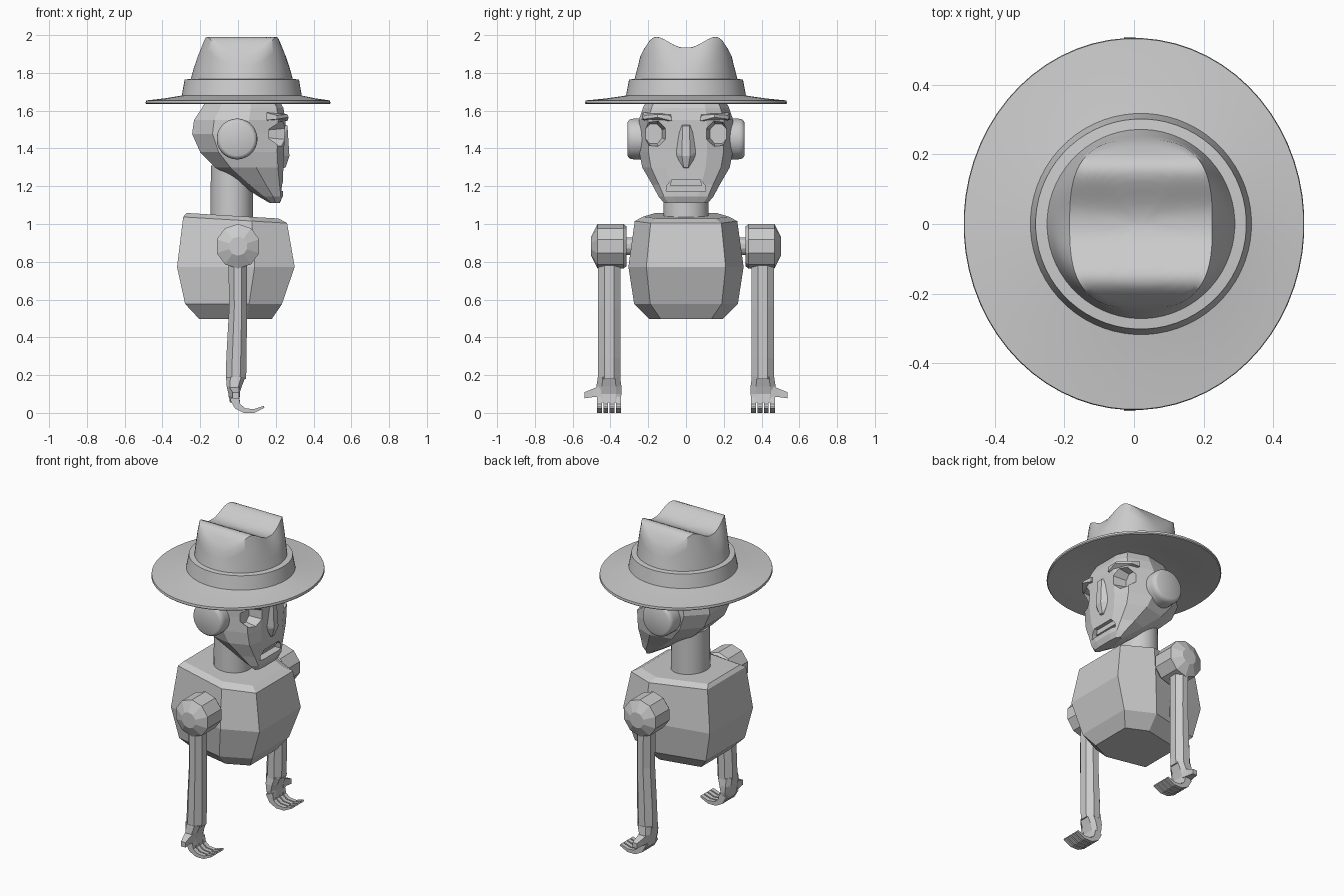
import bpy, bmesh, math
from mathutils import Vector, Matrix

if "Cube" in bpy.data.objects:
    bpy.data.objects.remove(bpy.data.objects["Cube"])

grey = bpy.data.materials.new("light_grey")
grey.diffuse_color = (0.6, 0.6, 0.6, 1)
grey.use_nodes = True
grey.node_tree.nodes["Principled BSDF"].inputs["Base Color"].default_value = grey.diffuse_color


def make(name, bm, smooth=None):
    bmesh.ops.recalc_face_normals(bm, faces=bm.faces)
    me = bpy.data.meshes.new(name)
    bm.to_mesh(me)
    bm.free()
    me.materials.append(grey)
    ob = bpy.data.objects.new(name, me)
    bpy.context.collection.objects.link(ob)
    if smooth:
        bpy.ops.object.select_all(action='DESELECT')
        ob.select_set(True)
        bpy.context.view_layer.objects.active = ob
        bpy.ops.object.shade_smooth_by_angle(angle=math.radians(smooth))
    return ob


def loft(name, rings, smooth=None):
    """Skin equal-length rings of points and cap both ends."""
    bm = bmesh.new()
    vs = [[bm.verts.new(p) for p in r] for r in rings]
    n = len(vs[0])
    for a, b in zip(vs, vs[1:]):
        for i in range(n):
            j = (i + 1) % n
            bm.faces.new((a[i], a[j], b[j], b[i]))
    bm.faces.new(vs[0])
    bm.faces.new(vs[-1])
    return make(name, bm, smooth)


def hull(name, pts):
    bm = bmesh.new()
    for p in pts:
        bm.verts.new(p)
    bmesh.ops.convex_hull(bm, input=bm.verts)
    bmesh.ops.dissolve_limit(bm, angle_limit=0.01, verts=bm.verts, edges=bm.edges)
    return make(name, bm)


def oval(cx, rx, ry, z, n=32, power=2.0, cy=0.0):
    """Superellipse ring; z may be a function of y."""
    out = []
    for i in range(n):
        a = 2 * math.pi * (i + 0.5) / n
        c, s = math.cos(a), math.sin(a)
        x = cx + rx * math.copysign(abs(c) ** (2 / power), c)
        y = cy + ry * math.copysign(abs(s) ** (2 / power), s)
        out.append((x, y, z(y) if callable(z) else z))
    return out


def disc_y(cx, cz, r, y, n):
    """Ring around the y axis."""
    return [(cx + r * math.cos(2 * math.pi * (i + .5) / n), y,
             cz + r * math.sin(2 * math.pi * (i + .5) / n)) for i in range(n)]


def mirrored(half):
    return half + [(x, -y, z) for x, y, z in reversed(half)]


# Hat: brim, band and crown with a lengthwise crease
PROFILE = [(0, 1.94), (.03, 1.944), (.06, 1.956), (.09, 1.973), (.12, 1.99), (.145, 2.0),
           (.165, 2.0), (.19, 1.985), (.22, 1.94), (.25, 1.88)]


def crease(y):
    y = abs(y)
    for (a, za), (b, zb) in zip(PROFILE, PROFILE[1:]):
        if y <= b:
            return za + (zb - za) * (y - a) / (b - a)
    return PROFILE[-1][1]


def crown_wall(t, rx, ry, p):
    return oval(.02, rx, ry, lambda y: 1.775 + t * (crease(y) - 1.775), 64, p)


hat = [oval(.01, .25, .26, 1.68, 64), oval(.01, .32, .33, 1.665, 64),
       oval(0, .485, .53, 1.645, 64), oval(0, .49, .535, 1.65, 64),
       oval(0, .488, .533, 1.664, 64), oval(.01, .40, .42, 1.675, 64),
       oval(.02, .318, .318, 1.69, 64), oval(.02, .303, .302, 1.775, 64),
       oval(.02, .27, .272, 1.778, 64)]
hat += [crown_wall(.35, .255, .264, 2.1), crown_wall(.7, .235, .254, 2.3),
        crown_wall(1, .205, .243, 2.9)]
hat += [oval(.02, .205 * k, .243 * k, crease, 64, 2.9)
        for k in (.93, .85, .77, .69, .6, .5, .38, .25, .12, .02)]
loft("hat", hat, 50)

# Head: stacked faceted sections (z, back x, front x, half width)
sections = [(1.12, .17, .22, .115), (1.155, .11, .237, .145), (1.22, .01, .238, .18),
            (1.31, -.12, .24, .232), (1.39, -.20, .243, .248), (1.487, -.243, .248, .25),
            (1.56, -.233, .252, .25), (1.625, -.19, .24, .228), (1.68, -.16, .21, .20)]
head_rings = []
for z, xb, xf, w in sections:
    d = xf - xb
    head_rings.append(mirrored([(xf, .45 * w, z), (xf - .08 * d, .8 * w, z),
                                (xb + .6 * d, w, z), (xb + .22 * d, .86 * w, z),
                                (xb, .42 * w, z)]))
head = loft("head", head_rings)

# Eye sockets and mouth are cut into the head
cutters = []
for s in (-1, 1):
    cutters.append(loft("socket_cutter", [
        [(x, s * .172 + r * math.cos((i + .5) * math.pi / 4),
          1.487 + 1.12 * r * math.sin((i + .5) * math.pi / 4)) for i in range(8)]
        for x, r in ((.165, .05), (.25, .068), (.32, .075))]))
cutters.append(loft("mouth_cutter", [
    [(x, y, z) for y, z in ((-.105, 1.185), (.105, 1.185), (.10, 1.215), (.075, 1.245),
                            (-.075, 1.245), (-.10, 1.215))] for x in (.19, .3)]))
bpy.context.view_layer.objects.active = head
for c in cutters:
    m = head.modifiers.new("cut", 'BOOLEAN')
    m.operation, m.solver, m.object = 'DIFFERENCE', 'EXACT', c
    bpy.ops.object.modifier_apply(modifier=m.name)
    bpy.data.objects.remove(c)

# Face details
hull("nose", mirrored([(.22, .03, 1.55), (.262, .018, 1.53), (.22, .075, 1.41),
                       (.235, .055, 1.37), (.272, .022, 1.37), (.252, .012, 1.31),
                       (.22, .012, 1.30)]))
hull("teeth_bar", mirrored([(.17, .085, 1.215), (.215, .085, 1.215),
                            (.215, .075, 1.25), (.17, .075, 1.25)]))
for s in (-1, 1):
    hull("brow", [(x, s * y, z) for x, y, z in
                  ((.20, .07, 1.55), (.262, .075, 1.555), (.262, .08, 1.585), (.20, .08, 1.60),
                   (.15, .235, 1.56), (.205, .225, 1.565), (.205, .22, 1.585), (.15, .23, 1.60),
                   (.268, .15, 1.575), (.262, .15, 1.59))])
    # Ear disc with rounded edge
    loft("ear", [disc_y(-.005, 1.46, r, s * y, 32) for r, y in
                 ((.108, .20), (.108, .28), (.105, .295), (.098, .305), (.088, .31))], 40)

# Neck
loft("neck", [oval(-.033, r, r + .006, z, 32) for r, z in ((.114, 1.0), (.111, 1.32))], 30)

# Torso: faceted barrel with bevelled sloping top (z, back x, front x, width scale, slope)
body = []
for z, xb, xf, k, tilt in ((.508, -.206, .18, .64, 0), (.587, -.28, .233, .9, 0),
                           (.783, -.323, .30, 1, 0), (1.03, -.29, .26, .89, -.06),
                           (1.052, -.272, .215, .74, -.06)):
    side = xb + (xf - xb) * .66
    body.append(mirrored([(x, y * k, z + tilt * x) for x, y in
                          ((xf, .21), (side, .305), (xb, .22))]))
loft("torso", body)

# Arms
for s in (-1, 1):
    loft("shoulder_peg", [disc_y(0, .892, .048, s * y, 12) for y in (.22, .34)])
    loft("shoulder", [disc_y(0, .892, r, s * y, 10) for r, y in
                      ((.105, .315), (.118, .33), (.118, .468), (.05, .503))])
    loft("arm", [oval(cx, rx * 1.06, .064, z, 8, cy=s * .406) for cx, rx, z in
                 ((-.011, .055, .19), (-.008, .055, .30), (0, .048, .57), (-.002, .050, .82))])
    loft("palm", [oval(cx, rx, ry, z, 8, 3, cy=s * .408) for cx, rx, ry, z in
                  ((-.012, .054, .062, .20), (-.02, .042, .07, .15),
                   (-.022, .03, .07, .11), (-.016, .028, .062, .065))])
    # Curled fingers
    for i in range(4):
        y = s * (.357 + .034 * i)
        path = ((-.02, .09, .024), (-.002, .045, .018), (.035, .022, .013),
                (.085, .02, .010), (.138, .042, .006))
        dirs = ((1, .3), (.8, .6), (.35, .9), (-.1, 1), (-.4, .9))
        loft("finger", [[(x + a * t * dx, y + b * .013, z + a * t * dz)
                         for a, b in ((-1, -1), (1, -1), (1, 1), (-1, 1))]
                        for (x, z, t), (dx, dz) in zip(path, dirs)])
    # Thumb pointing outward
    loft("thumb", [[(x + a * r, s * y, z + b * r) for a, b in ((-1, -1), (1, -1), (1, 1), (-1, 1))]
                   for x, y, z, r in ((-.02, .45, .125, .03), (-.018, .495, .115, .022),
                                      (-.012, .538, .103, .016))])

# Rest the model on the ground
obs = [o for o in bpy.context.scene.objects if o.type == 'MESH']
low = min(v.co.z for o in obs for v in o.data.vertices)
for o in obs:
    o.data.transform(Matrix.Translation((0, 0, -low if abs(low) < .03 else 0)))
